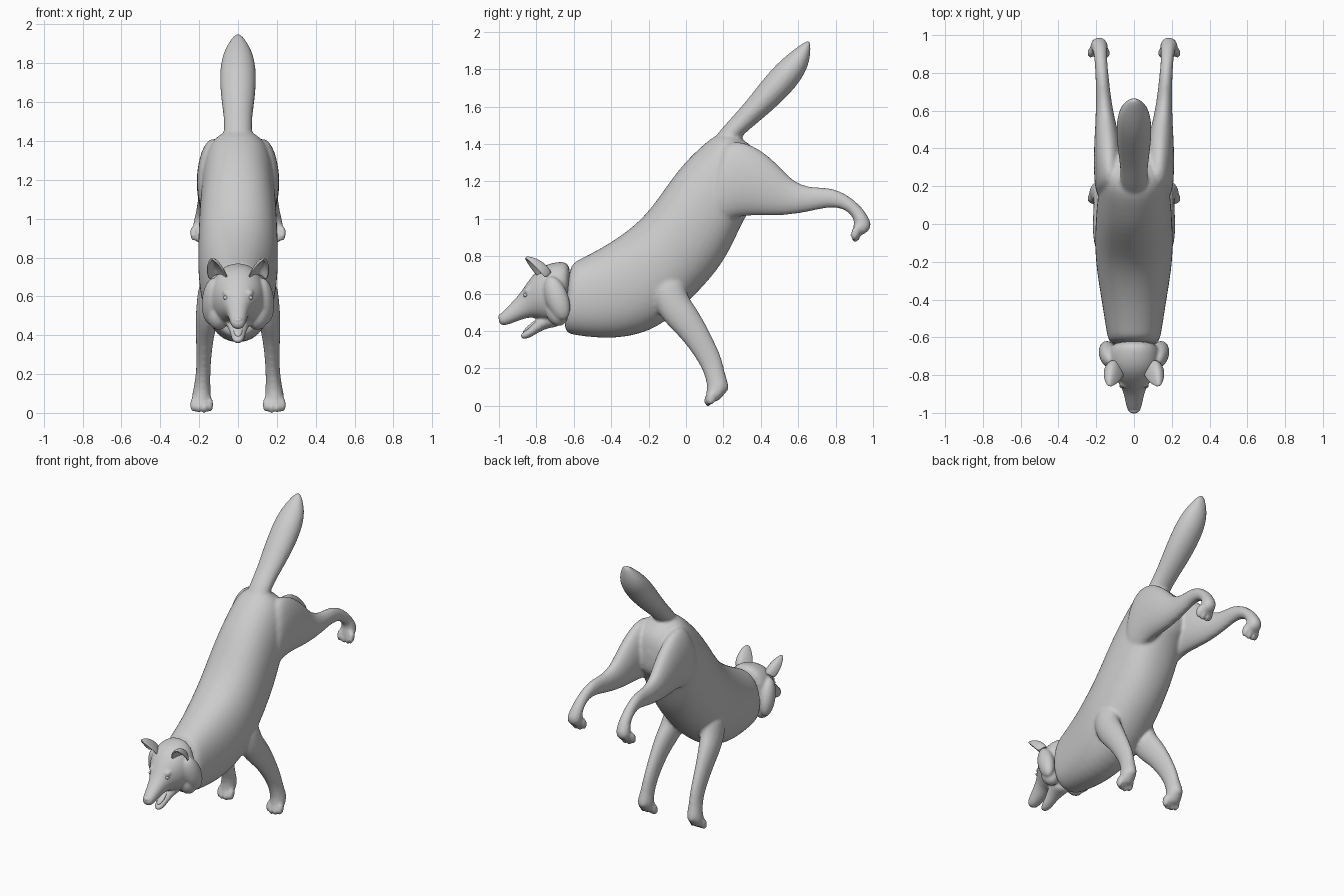
import bpy, bmesh, math
from mathutils import Vector, Matrix


def loft(bm, rings, side=1, n=16, e=2.0):
    """Skin of oval rings: (top y, top z, bottom y, bottom z, centre x, half width)."""
    loops = []
    for ty, tz, by, bz, x, w in rings:
        c = Vector((x * side, (ty + by) / 2, (tz + bz) / 2))
        up = Vector((0, (ty - by) / 2, (tz - bz) / 2))
        loop = []
        for i in range(n):
            a = 2 * math.pi * i / n
            ca, sa = math.cos(a), math.sin(a)
            ca = math.copysign(abs(ca) ** (2 / e), ca)
            sa = math.copysign(abs(sa) ** (2 / e), sa)
            loop.append(bm.verts.new(c + up * ca + Vector((w * sa, 0, 0))))
        loops.append(loop)
    for a, b in zip(loops, loops[1:]):
        for i in range(n):
            j = (i + 1) % n
            bm.faces.new((a[i], a[j], b[j], b[i]))
    bm.faces.new(loops[0])
    bm.faces.new(loops[-1])


def blob(bm, pos, rad, tilt=0.0, yaw=0.0):
    m = (Matrix.Translation(pos) @ Matrix.Rotation(yaw, 4, 'Z')
         @ Matrix.Rotation(tilt, 4, 'X') @ Matrix.Diagonal((*rad, 1)))
    bmesh.ops.create_uvsphere(bm, u_segments=14, v_segments=10, radius=1, matrix=m)


def finish(bm, name, voxel=None, smooth=4):
    bmesh.ops.recalc_face_normals(bm, faces=bm.faces)
    for f in bm.faces:
        f.smooth = True
    me = bpy.data.meshes.new(name)
    bm.to_mesh(me)
    bm.free()
    ob = bpy.data.objects.new(name, me)
    bpy.context.collection.objects.link(ob)
    if voxel:
        ob.modifiers.new("round", 'SUBSURF').levels = 2
        ob.modifiers["round"].render_levels = 2
        r = ob.modifiers.new("fuse", 'REMESH')
        r.mode = 'VOXEL'
        r.voxel_size = voxel
        r.use_smooth_shade = True
        s = ob.modifiers.new("soften", 'SMOOTH')
        s.factor = 0.5
        s.iterations = smooth
    return ob


# Torso from neck to rump
bm = bmesh.new()
loft(bm, [(-.63, .76, -.66, .395, 0, .13), (-.57, .785, -.62, .375, 0, .145),
          (-.44, .855, -.36, .345, 0, .175), (-.31, .94, -.14, .41, 0, .205),
          (-.19, 1.05, .01, .55, 0, .212), (-.05, 1.265, .14, .68, 0, .205),
          (.07, 1.385, .235, .82, 0, .195), (.19, 1.485, .31, 1.0, 0, .185),
          (.29, 1.44, .37, 1.08, 0, .16), (.40, 1.36, .41, 1.13, 0, .09)], e=2.25)

# Tail
loft(bm, [(.11, 1.38, .22, 1.32, 0, .07), (.185, 1.48, .28, 1.425, 0, .075),
          (.265, 1.565, .355, 1.49, 0, .074), (.345, 1.66, .465, 1.58, 0, .09),
          (.46, 1.81, .59, 1.70, 0, .098), (.56, 1.895, .65, 1.80, 0, .08),
          (.63, 1.945, .665, 1.87, 0, .042), (.66, 1.958, .667, 1.93, 0, .015)])

for s in (1, -1):
    # Front leg
    loft(bm, [(-.22, .68, -.02, .74, .125, .075), (-.17, .52, .0, .60, .145, .07),
              (-.10, .43, .05, .535, .16, .06), (-.035, .37, .105, .44, .17, .048),
              (.035, .28, .155, .34, .175, .04), (.085, .20, .195, .25, .178, .037),
              (.11, .13, .21, .165, .184, .041), (.11, .09, .235, .105, .187, .05),
              (.105, .05, .205, .06, .19, .05), (.12, .02, .17, .02, .19, .035)], s)
    # Hind leg
    loft(bm, [(.17, 1.40, .10, .97, .12, .075), (.29, 1.43, .15, .96, .13, .083),
              (.41, 1.37, .28, 1.015, .135, .08), (.51, 1.275, .40, 1.015, .143, .068),
              (.58, 1.195, .52, 1.015, .152, .052), (.68, 1.165, .65, 1.035, .162, .041),
              (.77, 1.172, .75, 1.06, .167, .036), (.865, 1.13, .825, 1.06, .174, .034),
              (.935, 1.07, .875, 1.03, .178, .036), (.97, 1.02, .905, .985, .182, .043),
              (1.0, .965, .885, .945, .186, .05), (.965, .92, .90, .90, .187, .036)], s)
    # Toes on both paws
    for k, dx in enumerate((-.043, -.015, .015, .043)):
        mid = .012 if k in (1, 2) else 0
        blob(bm, ((.187 + dx) * s, .135 - mid, .042 - mid * .6), (.017, .027, .04), -.3)
        blob(bm, ((.187 + dx) * s, .905 + mid * .5, .925 - mid), (.017, .025, .042), -.3)
    # Heel pad and dew claw
    blob(bm, (.187 * s, .205, .10), (.03, .025, .03))
finish(bm, "wolf_body", .011, 4)

# Head: skull, muzzle, jaw and cheek fur
bm = bmesh.new()
loft(bm, [(-.60, .775, -.64, .46, 0, .12), (-.69, .775, -.68, .44, 0, .145),
          (-.76, .755, -.74, .445, 0, .14), (-.815, .71, -.775, .46, 0, .115),
          (-.86, .645, -.81, .47, 0, .085), (-.90, .585, -.85, .472, 0, .06),
          (-.955, .53, -.92, .445, 0, .047), (-.99, .495, -.975, .425, 0, .037),
          (-1.005, .475, -1.0, .44, 0, .022)], e=2.2)
loft(bm, [(-.70, .53, -.66, .42, 0, .075), (-.78, .485, -.73, .42, 0, .058),
          (-.82, .44, -.785, .395, 0, .042), (-.865, .40, -.835, .362, 0, .034),
          (-.89, .375, -.875, .355, 0, .02)])
for s in (1, -1):
    blob(bm, (.135 * s, -.69, .575), (.052, .065, .125), .35, -.25 * s)
    blob(bm, (.10 * s, -.69, .50), (.06, .06, .075), .3)
    blob(bm, (.052 * s, -.845, .618), (.03, .025, .018), .5)
finish(bm, "head", .008, 3)

# Nose pad and eyes
bm = bmesh.new()
blob(bm, (0, -.985, .475), (.026, .018, .02))
finish(bm, "nose")
bm = bmesh.new()
for s in (1, -1):
    blob(bm, (.062 * s, -.858, .592), (.015, .012, .011))
finish(bm, "eyes")

# Tongue
bm = bmesh.new()
blob(bm, (0, -.825, .432), (.024, .06, .01), .7)
finish(bm, "tongue")

# Ears: cupped leaf shapes opening forward
bm = bmesh.new()
for s in (1, -1):
    base = Vector((.098 * s, -.765, .675))
    axis = Vector((.032 * s, -.095, .115))
    across = Vector((.95 * s, .25, .1)).normalized()
    back = Vector((.1 * s, .75, .6)).normalized()
    rows = []
    for t, w in ((0, .048), (.25, .053), (.5, .047), (.75, .033), (.92, .016), (1, .004)):
        rows.append([bm.verts.new(base + axis * t + across * w * u
                                  + back * (w * 1.15 * (1 - u * u)))
                     for u in (-1, -.66, -.33, 0, .33, .66, 1)])
    for a, b in zip(rows, rows[1:]):
        for i in range(6):
            bm.faces.new((a[i], a[i + 1], b[i + 1], b[i]))
ears = finish(bm, "ears")
sol = ears.modifiers.new("thickness", 'SOLIDIFY')
sol.thickness = .014
sol.offset = 0
ears.modifiers.new("round", 'SUBSURF').levels = 2
